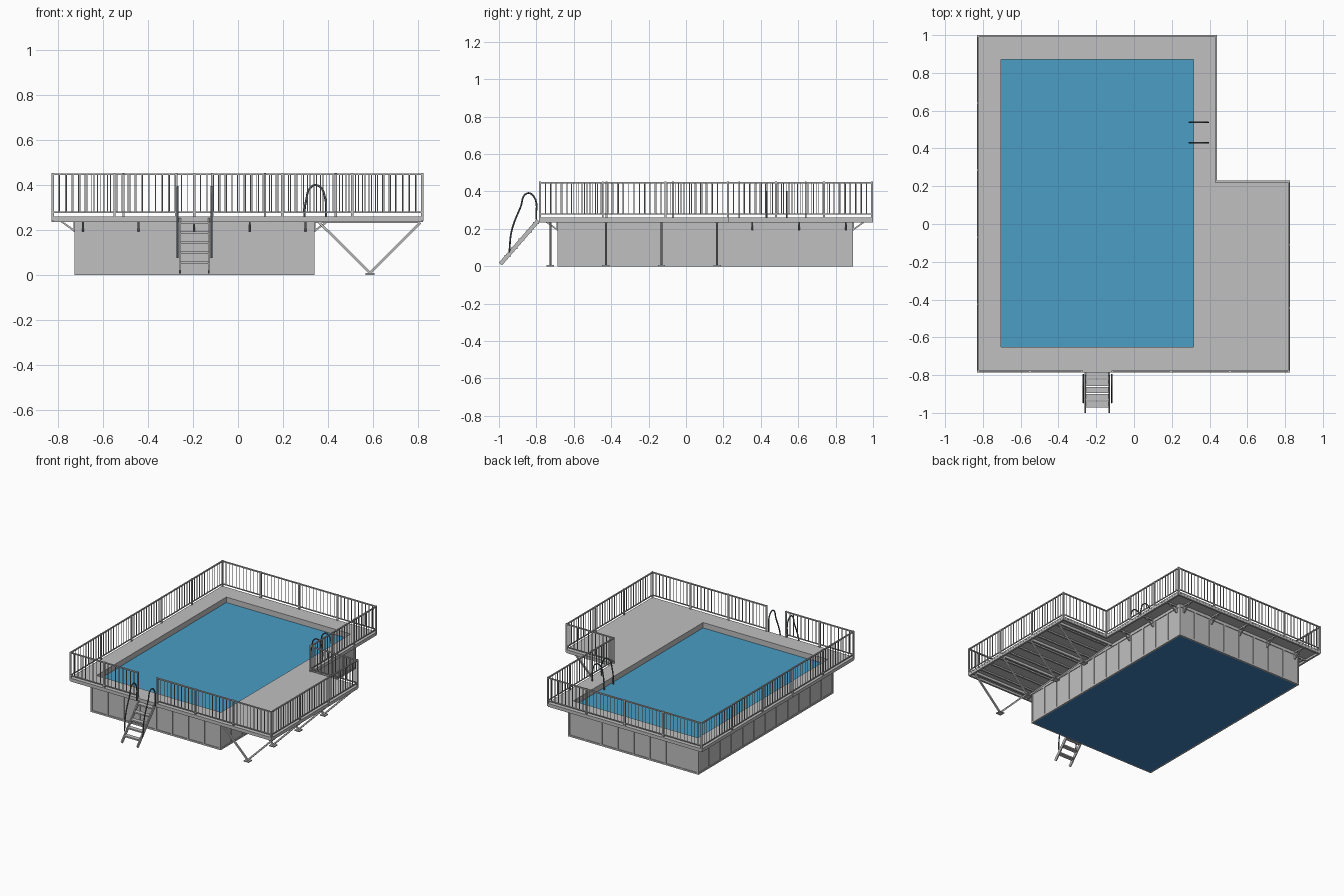
import bpy, bmesh, math
from mathutils import Vector, Matrix

if "Cube" in bpy.data.objects:
    bpy.data.objects.remove(bpy.data.objects["Cube"])


def material(name, rgb):
    m = bpy.data.materials.new(name)
    m.use_nodes = True
    m.diffuse_color = (*rgb, 1)
    m.node_tree.nodes["Principled BSDF"].inputs["Base Color"].default_value = (*rgb, 1)
    return m


GREY = material("galvanised grey", (0.52, 0.53, 0.52))
DARK = material("dark tube steel", (0.10, 0.12, 0.14))
WATER = material("water blue", (0.07, 0.34, 0.56))
LINER = material("liner blue", (0.05, 0.22, 0.5))


def finish(name, bm, mat):
    mesh = bpy.data.meshes.new(name)
    bmesh.ops.recalc_face_normals(bm, faces=bm.faces)
    bm.to_mesh(mesh)
    bm.free()
    mesh.materials.append(mat)
    ob = bpy.data.objects.new(name, mesh)
    bpy.context.collection.objects.link(ob)
    return ob


def box(bm, lo, hi):
    lo, hi = Vector(lo), Vector(hi)
    size = Matrix.Diagonal((*(hi - lo), 1))
    bmesh.ops.create_cube(bm, size=1, matrix=Matrix.Translation((lo + hi) / 2) @ size)


def beam(bm, a, b, w, h=None):
    """Square bar from a to b; w is the horizontal thickness, h the other one."""
    a, b = Vector(a), Vector(b)
    d = (b - a).normalized()
    side = Vector((0, 0, 1)).cross(d)
    side = side.normalized() if side.length > 0.01 else Vector((1, 0, 0))
    up = d.cross(side)
    rot = Matrix((side, up, d)).transposed().to_4x4()
    size = Matrix.Diagonal((w, h or w, (b - a).length, 1))
    bmesh.ops.create_cube(bm, size=1, matrix=Matrix.Translation((a + b) / 2) @ rot @ size)


def tube(name, points, radius, mat):
    cu = bpy.data.curves.new(name, "CURVE")
    cu.dimensions = "3D"
    cu.bevel_depth, cu.bevel_resolution, cu.resolution_u = radius, 2, 6
    cu.use_fill_caps = True
    sp = cu.splines.new("BEZIER")
    sp.bezier_points.add(len(points) - 1)
    for bp, p in zip(sp.bezier_points, points):
        bp.co = p
        bp.handle_left_type = bp.handle_right_type = "AUTO"
    cu.materials.append(mat)
    ob = bpy.data.objects.new(name, cu)
    bpy.context.collection.objects.link(ob)


# Main dimensions
X0, X1, XN = -0.83, 0.825, 0.44        # deck sides and notch
Y0, Y1, YN = -0.785, 1.0, 0.23
PX0, PX1, PY0, PY1 = -0.705, 0.315, -0.65, 0.87   # pool opening
WX0, WX1, WY0, WY1 = -0.727, 0.34, -0.688, 0.893  # outer wall
UNDER, TOP, RAIL = 0.235, 0.26, 0.447
outline = [(X0, Y0), (X1, Y0), (X1, YN), (XN, YN), (XN, Y1), (X0, Y1)]
opening = [(PX0, PY0), (PX1, PY0), (PX1, PY1), (PX0, PY1)]

# Deck plate with the pool opening
bm = bmesh.new()
edges = []
for loop in (outline, opening):
    vs = [bm.verts.new((x, y, TOP)) for x, y in loop]
    edges += [bm.edges.new((v, vs[i - 1])) for i, v in enumerate(vs)]
bmesh.ops.triangle_fill(bm, edges=edges, use_beauty=True)
ext = bmesh.ops.extrude_face_region(bm, geom=bm.faces[:])
low = [g for g in ext["geom"] if isinstance(g, bmesh.types.BMVert)]
bmesh.ops.translate(bm, verts=low, vec=(0, 0, -0.01))
finish("deck_plate", bm, GREY)

# Edge beams below the plate
bm = bmesh.new()
inset = [(x + (0.008 if x < 0 else -0.008), y + (0.008 if y < 0 else -0.008)) for x, y in outline]
for i, p in enumerate(inset):
    beam(bm, (*inset[i - 1], 0.243), (*p, 0.243), 0.014, 0.016)
finish("deck_edge_beams", bm, GREY)

# Pool walls
bm = bmesh.new()
g = 0.005
box(bm, (WX0 + g, WY0 + g, 0.002), (PX0, WY1 - g, 0.25))
box(bm, (PX1, WY0 + g, 0.002), (WX1 - g, WY1 - g, 0.25))
box(bm, (PX0, WY0 + g, 0.002), (PX1, PY0, 0.25))
box(bm, (PX0, PY1, 0.002), (PX1, WY1 - g, 0.25))
finish("pool_walls", bm, GREY)

# Wall ribs and rails
bm = bmesh.new()
r = 0.006
for i in range(9):
    x = WX0 + r + (WX1 - WX0 - 2 * r) * i / 8
    for y in (WY0 + r, WY1 - r):
        box(bm, (x - r, y - r, 0), (x + r, y + r, UNDER))
for i in range(1, 12):
    y = WY0 + (WY1 - WY0) * i / 12
    for x in (WX0 + r, WX1 - r):
        box(bm, (x - r, y - r, 0), (x + r, y + r, UNDER))
for z in (0.006, 0.23):
    for y in (WY0 + r, WY1 - r):
        beam(bm, (WX0, y, z), (WX1, y, z), 2 * r)
    for x in (WX0 + r, WX1 - r):
        beam(bm, (x, WY0, z), (x, WY1, z), 2 * r)
finish("wall_ribs", bm, GREY)

# Water and liner floor
bm = bmesh.new()
box(bm, (PX0, PY0, 0.02), (PX1, PY1, 0.22))
finish("water", bm, WATER)
bm = bmesh.new()
box(bm, (WX0 + 0.01, WY0 + 0.01, -0.0), (WX1 - 0.01, WY1 - 0.01, 0.006))
finish("liner_floor", bm, LINER)

# Deck brackets around the wall
bm = bmesh.new()


def bracket(x, y, dx, dy):
    beam(bm, (x, y, 0.195), (x + dx * 0.06, y + dy * 0.06, 0.238), 0.008)
    beam(bm, (x, y, 0.242), (x + dx * 0.09, y + dy * 0.09, 0.242), 0.01)
    box(bm, (x - 0.005, y - 0.005, 0.19), (x + 0.005, y + 0.005, 0.24))


for i in range(5):
    x = -0.69 + 0.2475 * i
    bracket(x, WY0, 0, -1)
    bracket(x, WY1, 0, 1)
for i in range(7):
    y = -0.645 + 0.25 * i
    bracket(WX0, y, -1, 0)
    if y > YN:
        bracket(WX1, y, 1, 0)
finish("deck_brackets", bm, GREY)

# Wide deck supports: V frames, feet and joists
bm = bmesh.new()
for i in range(4):
    y = -0.725 + 0.297 * i
    beam(bm, (WX1, y, 0.24), (X1 - 0.015, y, 0.24), 0.014, 0.018)
    for x in (0.362, 0.812):
        beam(bm, (0.588, y, 0.008), (x, y, 0.232), 0.011)
    box(bm, (0.568, y - 0.02, 0), (0.608, y + 0.02, 0.007))
for i in range(9):
    y = -0.67 + 0.1 * i
    beam(bm, (WX1, y, 0.245), (X1 - 0.015, y, 0.245), 0.012, 0.01)
finish("wide_deck_supports", bm, GREY)

# Railings
bm = bmesh.new()


def railing(p, q, sections):
    p, q = Vector((*p, 0)), Vector((*q, 0))
    up = Vector((0, 0, 1))
    beam(bm, p + up * RAIL, q + up * RAIL, 0.009, 0.008)
    beam(bm, p + up * 0.279, q + up * 0.279, 0.006, 0.007)
    n = round((q - p).length / sections / 0.029)
    for i in range(n * sections + 1):
        v = p.lerp(q, i / (n * sections))
        if i % n == 0:
            beam(bm, v + up * 0.24, v + up * (RAIL + 0.006), 0.01)
        else:
            beam(bm, v + up * 0.279, v + up * RAIL, 0.004)


E = 0.005
L, R, F, B, N, M = X0 + E, X1 - E, Y0 + E, Y1 - E, XN - E, YN - E
railing((L, F), (-0.275, F), 2)
railing((-0.115, F), (R, F), 3)
railing((R, F), (R, M), 3)
railing((R, M), (N, M), 1)
railing((N, M), (N, B), 3)
railing((N, B), (L, B), 4)
railing((L, B), (L, F), 5)
finish("railings", bm, GREY)

# Entry steps
bm = bmesh.new()
foot, head = Vector((0, -0.992, 0.012)), Vector((0, -0.79, 0.245))
for x in (-0.258, -0.13):
    off = Vector((x, 0, 0))
    beam(bm, foot + off, head + off, 0.008, 0.022)
for i in range(5):
    c = foot.lerp(head, 0.18 + 0.19 * i)
    box(bm, (-0.256, c.y - 0.016, c.z - 0.005), (-0.132, c.y + 0.016, c.z + 0.005))
finish("entry_steps", bm, GREY)

# Entry handrails and pool grab rails
side = [(-0.945, 0.075), (-0.932, 0.19), (-0.885, 0.315), (-0.85, 0.39), (-0.815, 0.375), (-0.8, 0.25)]
for name, x in (("entry_handrail_right", -0.269), ("entry_handrail_left", -0.118)):
    tube(name, [(x, y, z) for y, z in side], 0.0045, DARK)
arch = [(0.392, 0.255), (0.388, 0.34), (0.36, 0.395), (0.328, 0.393), (0.303, 0.33), (0.293, 0.21)]
for name, y in (("pool_handrail_back", 0.538), ("pool_handrail_front", 0.43)):
    tube(name, [(x, y, z) for x, z in arch], 0.0045, DARK)
